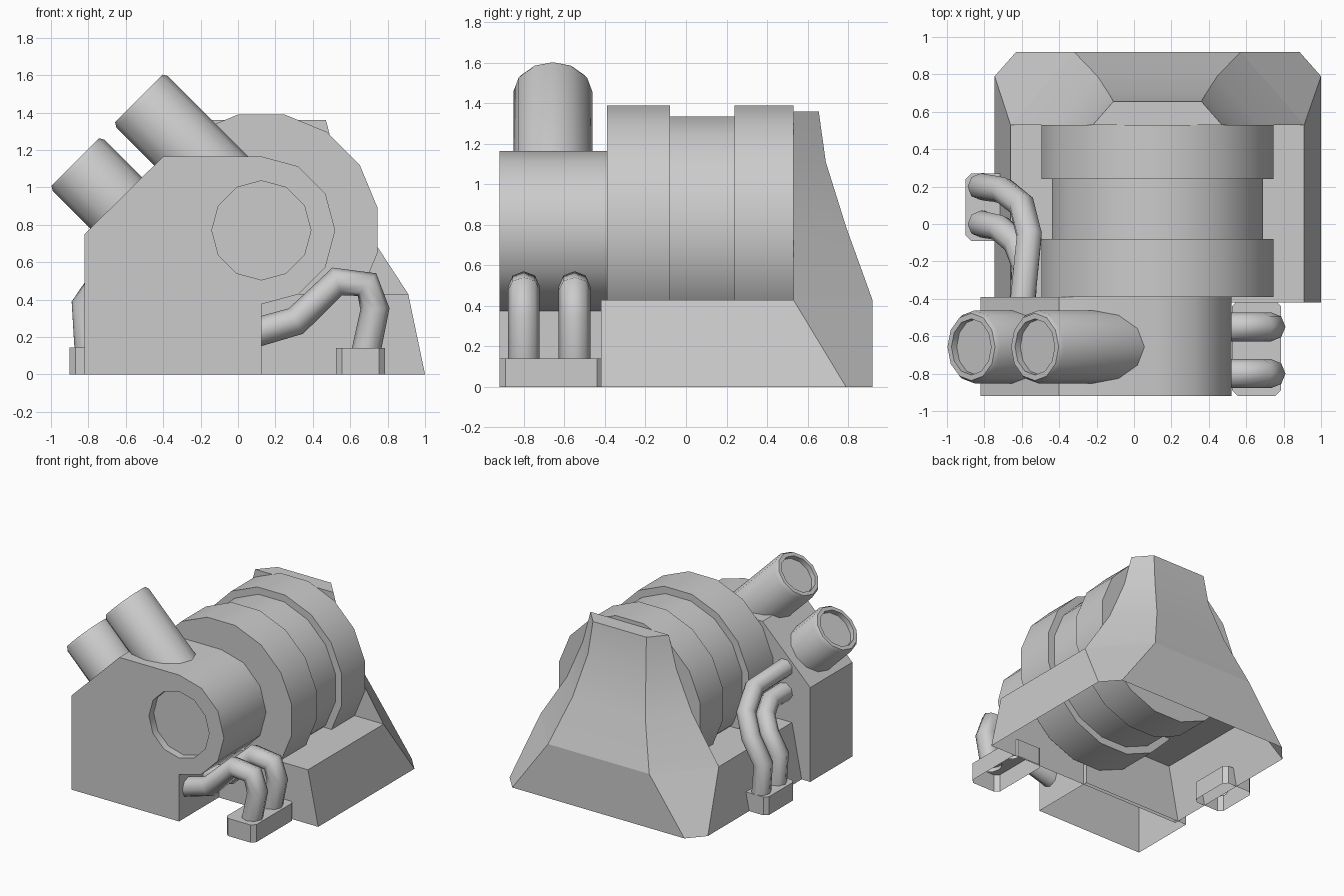
import bpy, bmesh
from math import sin, cos, pi, radians
from mathutils import Vector

if "Cube" in bpy.data.objects:
    bpy.data.objects.remove(bpy.data.objects["Cube"])


def finish(name, bm):
    bmesh.ops.recalc_face_normals(bm, faces=bm.faces)
    me = bpy.data.meshes.new(name)
    bm.to_mesh(me)
    bm.free()
    ob = bpy.data.objects.new(name, me)
    bpy.context.collection.objects.link(ob)
    bpy.ops.object.select_all(action='DESELECT')
    ob.select_set(True)
    bpy.context.view_layer.objects.active = ob
    bpy.ops.object.shade_smooth_by_angle(angle=radians(35))
    return ob


def skin(bm, rings):
    """Join successive vertex rings with quads."""
    for a, b in zip(rings, rings[1:]):
        n = len(a)
        for i in range(n):
            j = (i + 1) % n
            bm.faces.new((a[i], a[j], b[j], b[i]))


def loft(name, loops, cap_start=True, cap_end=True):
    bm = bmesh.new()
    rings = [[bm.verts.new(p) for p in loop] for loop in loops]
    skin(bm, rings)
    if cap_start:
        bm.faces.new(rings[0])
    if cap_end:
        bm.faces.new(rings[-1])
    return finish(name, bm)


def circle(center, u, v, r, n, offset=0.0):
    c, u, v = Vector(center), Vector(u).normalized(), Vector(v).normalized()
    return [c + u * r * cos(offset + 2 * pi * i / n) + v * r * sin(offset + 2 * pi * i / n)
            for i in range(n)]


AX, AZ = 0.125, 0.77   # barrel axis
X, Y, Z = (1, 0, 0), (0, 1, 0), (0, 0, 1)

# Stepped 16-sided barrel
steps = [(-0.39, 0.632), (-0.08, 0.632), (-0.08, 0.575), (0.24, 0.575), (0.24, 0.632), (0.53, 0.632)]
loft("barrel", [circle((AX, y, AZ), X, Z, r, 16, pi / 16) for y, r in steps])

# Base skirt with sloping sides, open underneath
skirt_bottom = [(-0.745, -0.42), (1.0, -0.42), (1.0, 0.79), (0.885, 0.92), (-0.63, 0.92), (-0.745, 0.79)]
skirt_top = [(-0.66, -0.42), (0.91, -0.42), (0.91, 0.53), (0.57, 0.92), (-0.32, 0.92), (-0.66, 0.53)]
loft("base", [[(x, y, 0) for x, y in skirt_bottom], [(x, y, 0.43) for x, y in skirt_top]], cap_start=False)

# Flared back support: height, front half width, back half width, back y
sections = [(0.43, 0.785, 0.445, 0.92), (0.79, 0.55, 0.32, 0.79),
            (1.11, 0.41, 0.255, 0.69), (1.36, 0.345, 0.235, 0.655)]
loft("back_support", [[(AX - f, 0.53, z), (AX + f, 0.53, z), (AX + b, y, z), (AX - b, y, z)]
                      for z, f, b, y in sections], cap_start=False)

# Front housing: chamfered left side, round right side, recessed disc
bm = bmesh.new()
profile = [(-0.82, 0), (-0.82, 0.75), (-0.40, 1.165)]
profile += [(AX + 0.395 * sin(pi * i / 6), AZ + 0.395 * cos(pi * i / 6)) for i in range(7)]
profile += [(AX, 0)]
front = [bm.verts.new((x, -0.92, z)) for x, z in profile]
back = [bm.verts.new((x, -0.39, z)) for x, z in profile]
skin(bm, [front, back])
bm.faces.new(back)
bm.edges.ensure_lookup_table()
rim = [bm.verts.new(p) for p in circle((AX, -0.92, AZ), X, Z, 0.265, 12)]
disc = [bm.verts.new(p) for p in circle((AX, -0.86, AZ), X, Z, 0.265, 12)]
skin(bm, [rim, disc])
bm.faces.new(disc)
edges = [bm.edges.get((ring[i - 1], ring[i])) for ring in (front, rim) for i in range(len(ring))]
bmesh.ops.triangle_fill(bm, edges=edges, use_beauty=True, normal=(0, -1, 0))
under = [f for f in bm.faces if all(abs(v.co.z) < 1e-5 for v in f.verts)]
bmesh.ops.delete(bm, geom=under, context='FACES_ONLY')
finish("front_housing", bm)

# Angled exhaust tubes with bevelled, recessed mouths
axis = Vector((-1, 0, 1)).normalized()
for name, x, z, length in (("lower_exhaust", -0.87, 1.135, 0.45), ("upper_exhaust", -0.53, 1.475, 0.72)):
    mouth = Vector((x, -0.657, z))
    lathe = [(-length, 0.195), (-0.025, 0.195), (0, 0.18), (0, 0.15), (-0.04, 0.15)]
    loft(name, [circle(mouth + axis * h, (1, 0, 1), Y, r, 12) for h, r in lathe])


# Small feet with clipped corners
def foot(name, x0, x1, y0, y1, h, c=0.03):
    ring = [(x0 + c, y0), (x1 - c, y0), (x1, y0 + c), (x1, y1 - c),
            (x1 - c, y1), (x0 + c, y1), (x0, y1 - c), (x0, y0 + c)]
    loft(name, [[(x, y, 0) for x, y in ring], [(x, y, h) for x, y in ring]], cap_start=False)


foot("right_foot", 0.525, 0.785, -0.92, -0.41, 0.14)
foot("left_foot", -0.9, -0.64, -0.09, 0.27, 0.145)


# Bent pipes
def pipe(name, points, r=0.078):
    cu = bpy.data.curves.new(name, 'CURVE')
    cu.dimensions = '3D'
    cu.bevel_depth = r
    cu.bevel_resolution = 2
    sp = cu.splines.new('POLY')
    sp.points.add(len(points) - 1)
    for p, co in zip(sp.points, points):
        p.co = (*co, 1)
    ob = bpy.data.objects.new(name, cu)
    bpy.context.collection.objects.link(ob)


bend = [(0.1, 0.225), (0.31, 0.285), (0.53, 0.497), (0.69, 0.48), (0.732, 0.35), (0.68, 0.1)]
for i, y in enumerate((-0.80, -0.55)):
    pipe(f"right_pipe_{i + 1}", [(x, y, z) for x, z in bend])
pipe("left_pipe_1", [(-0.80, 0.2, 0.1), (-0.82, 0.2, 0.37), (-0.70, 0.18, 0.54),
                     (-0.60, 0.10, 0.68), (-0.56, -0.06, 0.81), (-0.595, -0.41, 0.85)], 0.072)
pipe("left_pipe_2", [(-0.80, 0.0, 0.1), (-0.82, 0.0, 0.37), (-0.72, -0.02, 0.50),
                     (-0.63, -0.10, 0.59), (-0.585, -0.22, 0.65), (-0.595, -0.41, 0.66)], 0.072)
